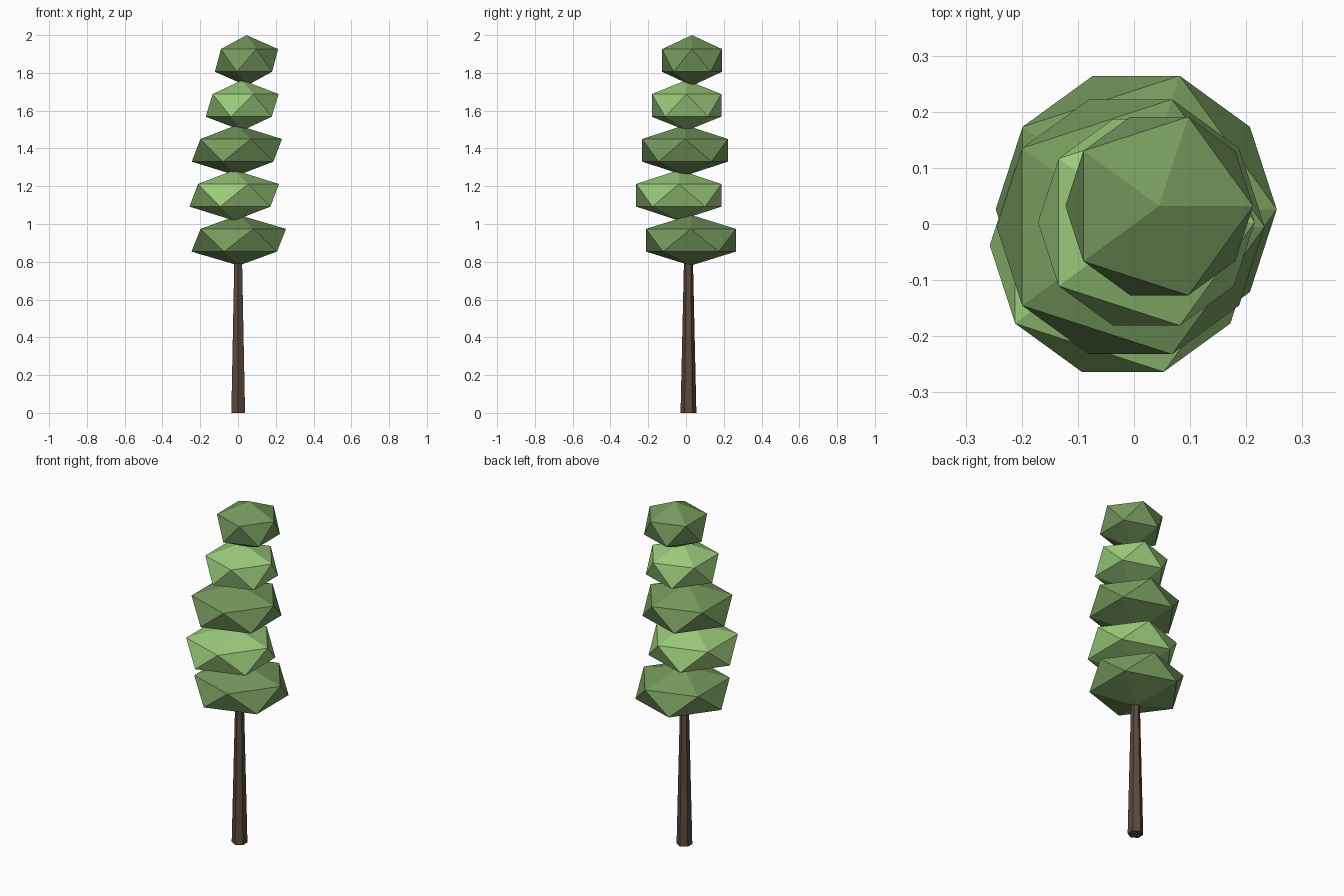
import bpy

if "Cube" in bpy.data.objects:
    bpy.data.objects.remove(bpy.data.objects["Cube"])


def material(name, rgb):
    m = bpy.data.materials.new(name)
    m.diffuse_color = (*rgb, 1)
    m.use_nodes = True
    m.node_tree.nodes["Principled BSDF"].inputs["Base Color"].default_value = m.diffuse_color
    return m


bark = material("bark", (0.10, 0.07, 0.05))
dark_leaf = material("dark_leaf", (0.18, 0.32, 0.11))
light_leaf = material("light_leaf", (0.33, 0.60, 0.20))

# Tapered six-sided trunk, ending inside the lowest foliage
TRUNK_H = 0.93
bpy.ops.mesh.primitive_cone_add(vertices=6, radius1=0.042, radius2=0.021,
                                depth=TRUNK_H, location=(0.001, 0.013, TRUNK_H / 2))
trunk = bpy.context.object
trunk.name = "trunk"
trunk.data.materials.append(bark)

# Stacked, flattened icosahedron foliage: centre x, centre y, radius
tiers = [(0.004, 0.026, 0.280),
         (-0.020, -0.038, 0.265),
         (-0.006, -0.005, 0.267),
         (0.022, 0.003, 0.216),
         (0.045, 0.032, 0.187)]
for i, (x, y, r) in enumerate(tiers):
    bpy.ops.mesh.primitive_ico_sphere_add(subdivisions=1, radius=1,
                                          location=(x, y, 0.914 + 0.238 * i))
    tier = bpy.context.object
    tier.name = f"foliage_{i + 1}"
    tier.scale = (r, r, 0.134)
    tier.data.materials.append(light_leaf if i % 2 else dark_leaf)
